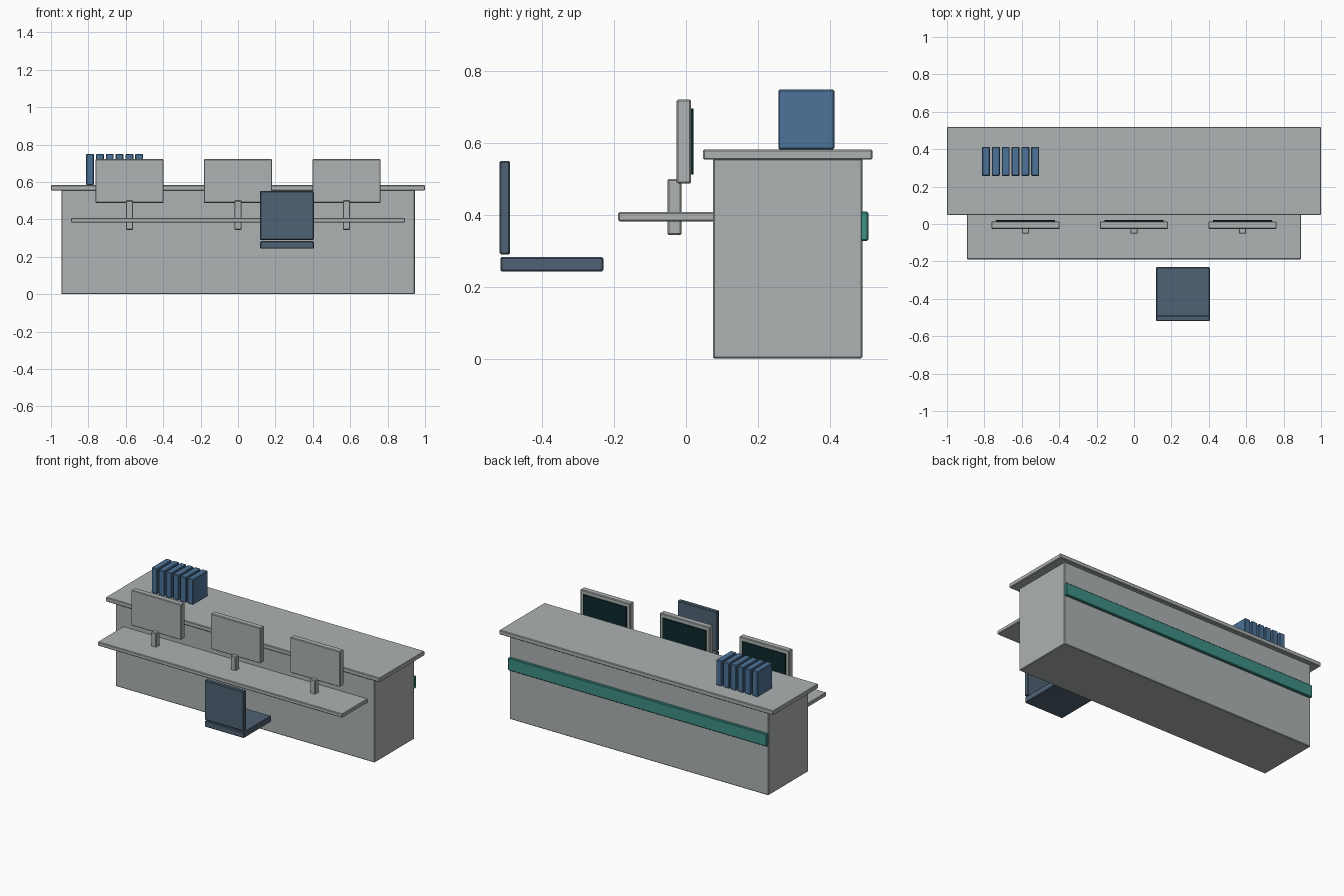
import bpy
import bmesh

if "Cube" in bpy.data.objects:
    bpy.data.objects.remove(bpy.data.objects["Cube"])


def material(name, srgb):
    lin = [((c / 255 + 0.055) / 1.055) ** 2.4 for c in srgb]
    m = bpy.data.materials.new(name)
    m.diffuse_color = (*lin, 1.0)
    m.use_nodes = True
    m.node_tree.nodes["Principled BSDF"].inputs["Base Color"].default_value = m.diffuse_color
    return m


GREY = material("light grey", (174, 178, 178))
SLATE = material("slate blue", (79, 98, 115))
BLUE = material("binder blue", (77, 114, 152))
TEAL = material("teal", (62, 143, 133))
DARK = material("dark screen", (12, 40, 44))


def box(name, x, y, z, mat, bevel=0.004):
    """Box from (min, max) ranges with a slim chamfer."""
    bm = bmesh.new()
    bmesh.ops.create_cube(bm, size=1)
    for v in bm.verts:
        v.co = [r[0] + (c + 0.5) * (r[1] - r[0]) for c, r in zip(v.co, (x, y, z))]
    if bevel:
        bmesh.ops.bevel(bm, geom=bm.edges[:], offset=bevel, segments=1,
                        affect='EDGES', profile=0.5)
    me = bpy.data.meshes.new(name)
    bm.to_mesh(me)
    bm.free()
    me.materials.append(mat)
    ob = bpy.data.objects.new(name, me)
    bpy.context.collection.objects.link(ob)
    return ob


# Counter with top, back stripe and work shelf
box("counter_body", (-0.945, 0.945), (0.075, 0.491), (0, 0.557), GREY)
box("counter_top", (-1, 1), (0.048, 0.519), (0.554, 0.583), GREY)
box("counter_stripe", (-0.945, 0.945), (0.485, 0.508), (0.328, 0.410), TEAL)
box("work_shelf", (-0.893, 0.893), (-0.189, 0.11), (0.382, 0.408), GREY)

# Three monitors with stands
for i, cx in enumerate((-0.58, 0, 0.58), 1):
    box(f"monitor_{i}", (cx - 0.182, cx + 0.182), (-0.026, 0.014), (0.488, 0.722), GREY)
    box(f"screen_{i}", (cx - 0.158, cx + 0.158), (0.012, 0.021), (0.513, 0.697), DARK, 0.001)
    box(f"monitor_stand_{i}", (cx - 0.019, cx + 0.019), (-0.052, -0.013), (0.344, 0.500), GREY)

# Row of binders
for i in range(6):
    cx = -0.791 + 0.0525 * i
    box(f"binder_{i + 1}", (cx - 0.021, cx + 0.021), (0.257, 0.413), (0.583, 0.750), BLUE)

# Chair
box("chair_seat", (0.118, 0.405), (-0.517, -0.230), (0.243, 0.283), SLATE)
box("chair_back", (0.118, 0.405), (-0.519, -0.490), (0.290, 0.551), SLATE)
